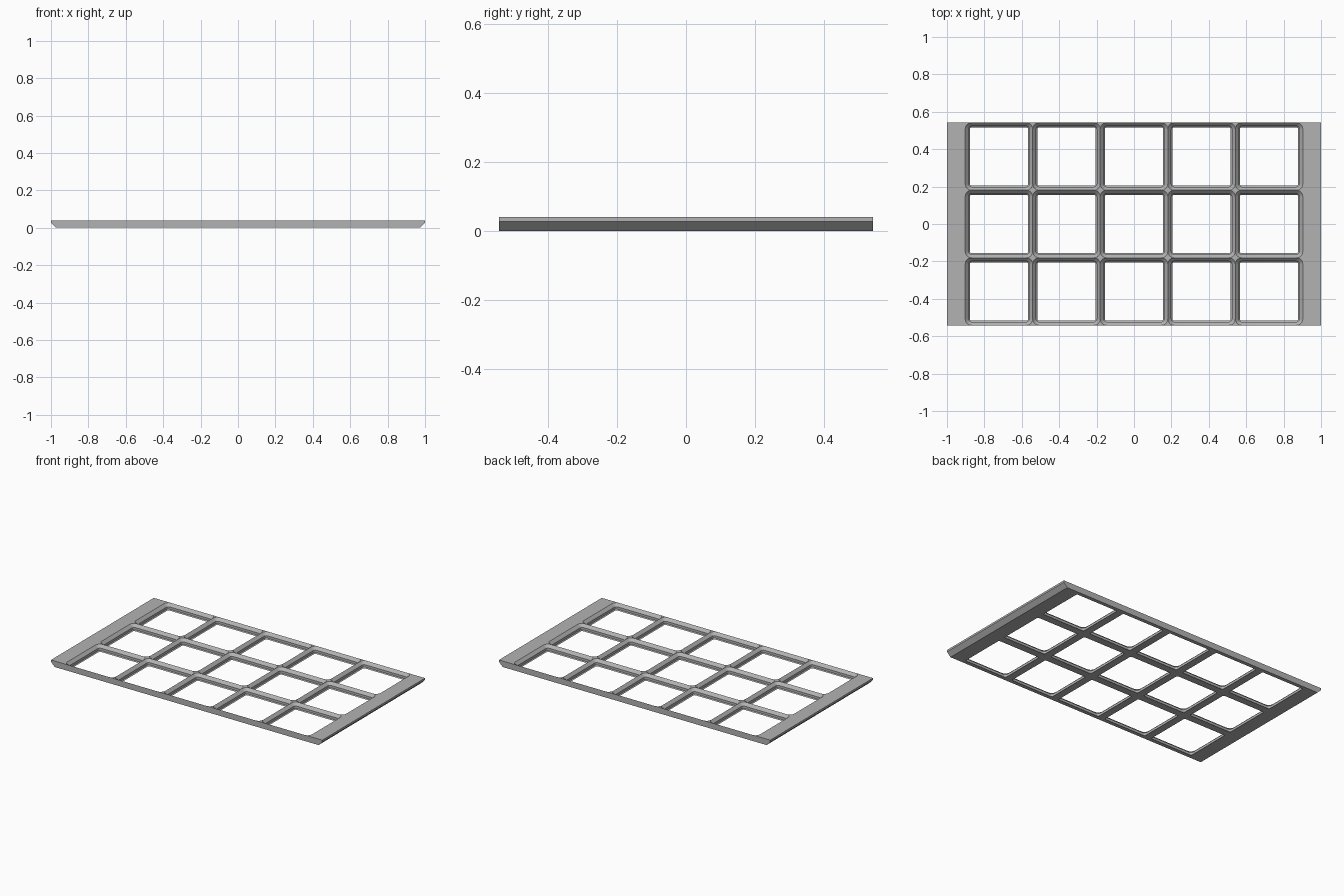
import bpy, bmesh, math

if "Cube" in bpy.data.objects:
    bpy.data.objects.remove(bpy.data.objects["Cube"], do_unlink=True)

COLS, ROWS = 5, 3
PITCH = 0.361            # cell spacing
H = 0.04                 # plate height
MM = PITCH / 42
R = 4 * MM               # corner radius at the top of each cell
CHAMFER = 0.027          # under-cut on the two end margins
STEPS = 8                # segments per rounded corner
HALF = PITCH / 2
X_IN = COLS * HALF       # where the cells stop and the end margins begin

bm = bmesh.new()


def face(points):
    return bm.faces.new([bm.verts.new(p) for p in points])


def cell_loop(cx, cy, inset, z):
    """Rounded square, listed as four corner arcs."""
    r = R - inset
    d = HALF - R
    arcs = []
    for k, (sx, sy) in enumerate(((1, 1), (-1, 1), (-1, -1), (1, -1))):
        arc = []
        for i in range(STEPS + 1):
            a = math.pi / 2 * (k + i / STEPS)
            arc.append((cx + sx * d + r * math.cos(a),
                        cy + sy * d + r * math.sin(a), z))
        arcs.append(arc)
    return arcs


def cell(cx, cy):
    # Socket wall: top bevel, straight band, bottom bevel, then the underside
    sections = ((0, H), (2.15 * MM, 0.0215), (2.15 * MM, 0.006),
                (2.85 * MM, 0), (0, 0))
    loops = [cell_loop(cx, cy, i, z) for i, z in sections]
    flat = [sum(l, []) for l in loops]
    n = len(flat[0])
    for a, b in zip(flat, flat[1:]):
        for i in range(n):
            j = (i + 1) % n
            face((a[i], a[j], b[j], b[i]))
    # Flat fillers between each rounded corner and the square cell corner
    for arcs in (loops[0], loops[-1]):
        for arc, (sx, sy) in zip(arcs, ((1, 1), (-1, 1), (-1, -1), (1, -1))):
            corner = (cx + sx * HALF, cy + sy * HALF, arc[0][2])
            for p, q in zip(arc, arc[1:]):
                face((corner, p, q))


def stations(count):
    """Edge positions along one side, including where corner arcs begin."""
    out = []
    for i in range(count):
        a = (i - count / 2) * PITCH
        out += [a, a + R, a + PITCH - R]
    return out + [count * HALF]


# Grid of open cells
for i in range(COLS):
    for j in range(ROWS):
        cell((i - (COLS - 1) / 2) * PITCH, (j - (ROWS - 1) / 2) * PITCH)

# End margins with a chamfered lower edge
ys = stations(ROWS)
for s in (-1, 1):
    for j in range(ROWS):
        row = ys[3 * j:3 * j + 4]
        for x, z in ((1, H), (1 - CHAMFER, 0)):
            inner = [(s * X_IN, y, z) for y in row]
            face(inner + [(s * x, row[-1], z), (s * x, row[0], z)])
        side = ((1, H), (1, CHAMFER), (1 - CHAMFER, 0))
        for (xa, za), (xb, zb) in zip(side, side[1:]):
            face(((s * xa, row[0], za), (s * xa, row[-1], za),
                  (s * xb, row[-1], zb), (s * xb, row[0], zb)))

# Front and back walls
xs = stations(COLS)
for y in (-ROWS * HALF, ROWS * HALF):
    low = [-1 + CHAMFER] + xs + [1 - CHAMFER]
    face([(x, y, 0) for x in low] + [(1, y, CHAMFER), (1, y, H)]
         + [(x, y, H) for x in reversed(xs)] + [(-1, y, H), (-1, y, CHAMFER)])

bmesh.ops.remove_doubles(bm, verts=bm.verts[:], dist=1e-5)
bmesh.ops.recalc_face_normals(bm, faces=bm.faces[:])

mesh = bpy.data.meshes.new("grid_baseplate")
bm.to_mesh(mesh)
bm.free()
plate = bpy.data.objects.new("grid_baseplate", mesh)
bpy.context.collection.objects.link(plate)

# Plain grey plastic
grey = bpy.data.materials.new("grey_plastic")
grey.use_nodes = True
colour = (0.45, 0.45, 0.45, 1)
grey.diffuse_color = colour
grey.node_tree.nodes["Principled BSDF"].inputs["Base Color"].default_value = colour
mesh.materials.append(grey)

bpy.ops.object.select_all(action='DESELECT')
plate.select_set(True)
bpy.context.view_layer.objects.active = plate
bpy.ops.object.shade_smooth_by_angle(angle=math.radians(25))
